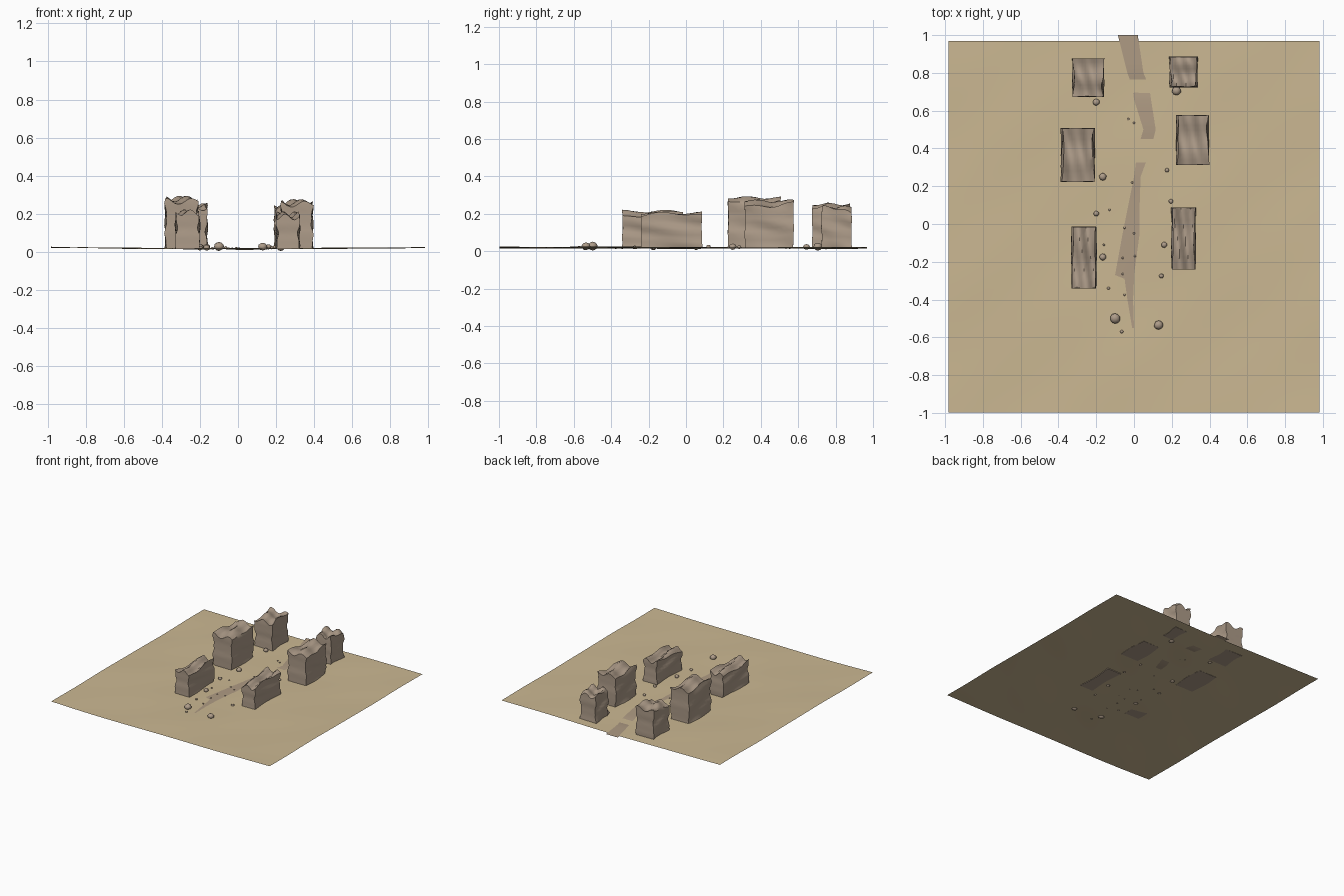
import bpy, bmesh, math, random
from math import sin, cos
from mathutils import Matrix

random.seed(4)
default_cube = bpy.data.objects.get("Cube")
if default_cube:
    bpy.data.objects.remove(default_cube, do_unlink=True)


def make_material(name, red, green, blue):
    material = bpy.data.materials.new(name)
    material.use_nodes = True
    colour = (red, green, blue, 1)
    material.diffuse_color = colour
    material.node_tree.nodes["Principled BSDF"].inputs["Base Color"].default_value = colour
    return material


sand = make_material("sand", .60, .48, .29)
rock = make_material("rock", .42, .33, .25)
dry_bed = make_material("dry earth", .43, .33, .23)


def add_object(name, bm, material, smooth_angle=None):
    mesh = bpy.data.meshes.new(name)
    bm.to_mesh(mesh)
    bm.free()
    mesh.materials.append(material)
    obj = bpy.data.objects.new(name, mesh)
    bpy.context.collection.objects.link(obj)
    if smooth_angle:
        bpy.ops.object.select_all(action="DESELECT")
        bpy.context.view_layer.objects.active = obj
        obj.select_set(True)
        bpy.ops.object.shade_smooth_by_angle(angle=math.radians(smooth_angle))
    return obj


def ground_height(x, y):
    ripples = sin(5 * x + 2 * y) * cos(4 * y - x) + .5 * sin(9 * x - 3 * y) * cos(8 * y)
    return .016 + .003 * ripples + .007 * x * x


# Gently rolling sand sheet
bm = bmesh.new()
bmesh.ops.create_grid(bm, x_segments=48, y_segments=48, size=.983)
for vert in bm.verts:
    vert.co.y -= .015
    vert.co.z = ground_height(vert.co.x, vert.co.y)
add_object("sand_ground", bm, sand, 60)


# Rock blocks with layered sides and rippled tops
def add_block(name, left, right, front, back, top, phase):
    bm = bmesh.new()
    bmesh.ops.create_cube(bm, size=1)
    bmesh.ops.subdivide_edges(bm, edges=bm.edges[:], cuts=9, use_grid_fill=True)
    width, depth, base = right - left, back - front, .015
    for vert in bm.verts:
        u, v, w = vert.co
        crest = .016 * sin(8 * u + 3 * v + phase) + .007 * cos(9 * v + phase * 2)
        height = top - base - .018 + crest
        z = base + (w + .5) * height
        layer = sin(z * 85 + phase + 3 * v) * .6 + sin(z * 37 + 5 * v + phase)
        vert.co.x = (left + right) / 2 + u * (width + .011 * layer - .01)
        vert.co.y = (front + back) / 2 + v * (depth + .003 * layer)
        vert.co.z = z
    add_object(name, bm, rock, 40)


add_block("left_back_block", -.325, -.16, .675, .875, .255, 3.4)
add_block("right_back_block", .19, .335, .725, .885, .24, 5)
add_block("left_middle_block", -.385, -.21, .225, .505, .29, .6)
add_block("right_middle_block", .225, .395, .315, .575, .272, 1.2)
add_block("left_front_block", -.33, -.2, -.34, -.015, .217, 2.2)
add_block("right_front_block", .2, .325, -.24, .085, .207, 4)

# Thin dry stream bed that dips in and out of the sand
bed_rows = [
    (1, -.085, .02, 1), (.8, -.035, .05, 1), (.73, -.01, .08, -1),
    (.66, 0, .09, 1), (.5, .05, .115, 1), (.4, .02, .09, -1),
    (.25, 0, .035, 1), (.1, -.03, .03, 1), (-.05, -.06, .03, 1),
    (-.27, -.1, .0, 1), (-.29, -.05, 0, 1), (-.4, -.035, -.005, 1),
    (-.55, -.01, 0, 1),
]
bm = bmesh.new()
previous = None
for start, end in zip(bed_rows, bed_rows[1:]):
    for step in range(5):
        t = step / 4
        y, left, right, side = [a + (b - a) * t for a, b in zip(start, end)]
        row = [bm.verts.new((x, y, ground_height(x, y) + .003 * side))
               for x in (left, (left + right) / 2, right)]
        if previous and step:
            for i in range(2):
                bm.faces.new((previous[i], row[i], row[i + 1], previous[i + 1]))
        previous = row
bmesh.ops.remove_doubles(bm, verts=bm.verts[:], dist=.0001)
add_object("stream_bed", bm, dry_bed, 60)


# Rounded stones lying between the blocks
def add_stone(name, x, y, radius):
    bm = bmesh.new()
    bmesh.ops.create_icosphere(bm, subdivisions=2, radius=radius)
    for vert in bm.verts:
        vert.co *= random.uniform(.94, 1.04)
        vert.co.z *= .85
    lift = ground_height(x, y) + radius * .4
    bmesh.ops.transform(bm, matrix=Matrix.Translation((x, y, lift)), verts=bm.verts)
    add_object(name, bm, rock, 50)


stones = [
    (-.2, .645, .018), (.225, .705, .024), (-.165, .25, .02),
    (-.2, .055, .014), (.195, .12, .012), (.175, .285, .011),
    (.16, -.11, .016), (-.165, -.175, .018), (.145, -.275, .012),
    (-.1, -.5, .027), (.13, -.535, .024), (-.065, -.57, .009),
    (-.135, -.34, .008),
]
for index, stone in enumerate(stones):
    add_stone(f"stone_{index}", *stone)

# Pebbles along the stream bed
pebbles = [
    (-.13, .075), (-.16, -.11), (0, -.05), (-.05, -.02), (-.06, -.18),
    (-.06, -.265), (.005, -.17), (-.05, -.375), (0, .535), (-.03, .555), (-.01, .22),
]
for index, (x, y) in enumerate(pebbles):
    add_stone(f"pebble_{index}", x, y, .006)
